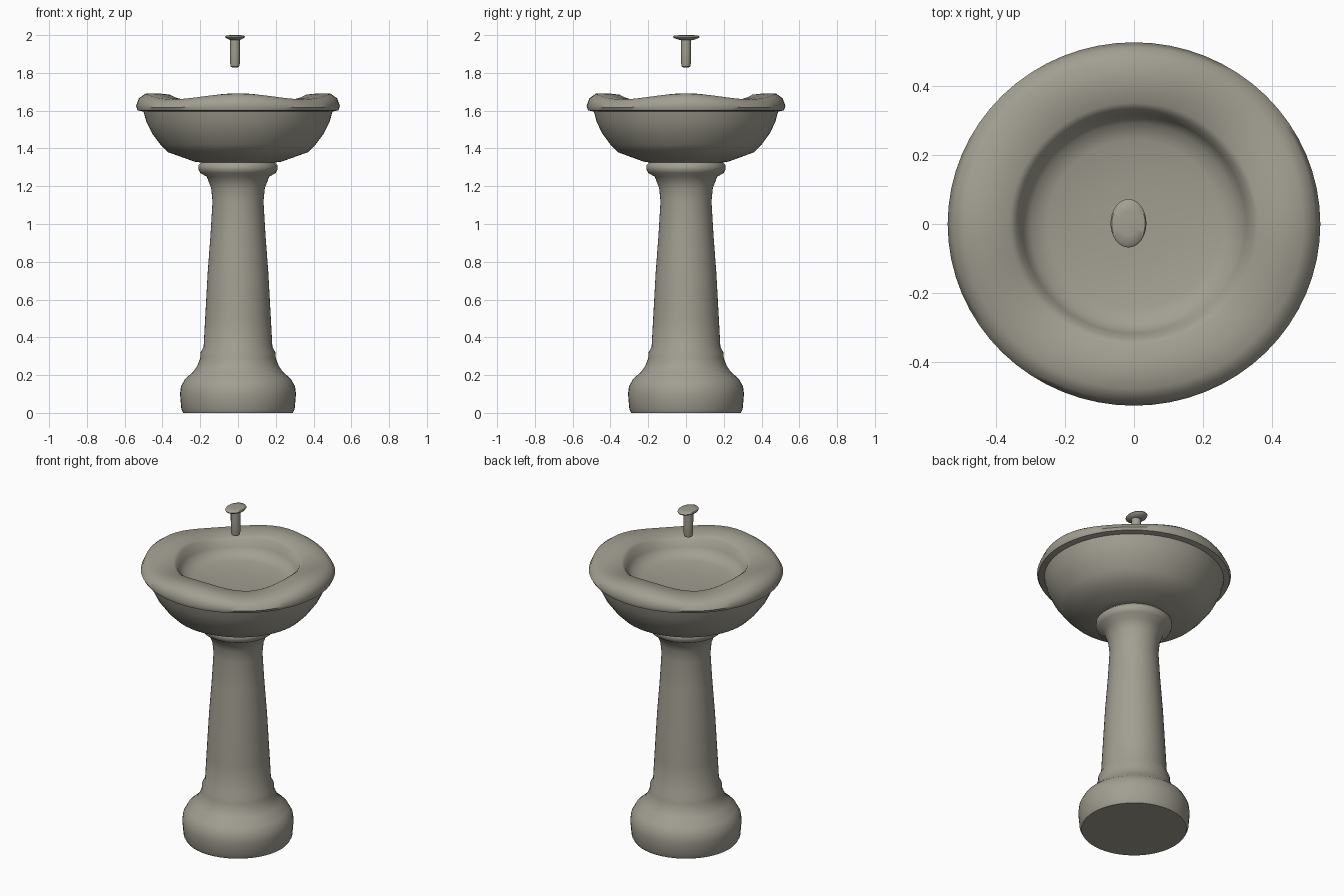
import bpy, bmesh, math

cube = bpy.data.objects.get("Cube")
if cube:
    bpy.data.objects.remove(cube, do_unlink=True)

stone = bpy.data.materials.new("weathered_stone")
stone.use_nodes = True
colour = (0.36, 0.345, 0.285, 1)
stone.diffuse_color = colour
stone.node_tree.nodes["Principled BSDF"].inputs["Base Color"].default_value = colour


def lathe(name, profile, sides=48, squash=(1, 1), centre=(0, 0), sag=None):
    """Revolve (radius, height) points; close both ends; sag lowers points by angle."""
    bm = bmesh.new()
    rings = []
    for r, z in profile:
        ring = []
        for i in range(sides):
            a = math.tau * i / sides
            dz = sag(a, z) if sag else 0
            ring.append(bm.verts.new((centre[0] + r * squash[0] * math.cos(a),
                                      centre[1] + r * squash[1] * math.sin(a), z - dz)))
        rings.append(ring)
    for low, high in zip(rings, rings[1:]):
        for i in range(sides):
            j = (i + 1) % sides
            bm.faces.new((low[i], low[j], high[j], high[i]))
    bm.faces.new(rings[0][::-1])
    bm.faces.new(rings[-1])
    mesh = bpy.data.meshes.new(name)
    bm.to_mesh(mesh)
    bm.free()
    obj = bpy.data.objects.new(name, mesh)
    bpy.context.collection.objects.link(obj)
    mesh.materials.append(stone)
    bpy.ops.object.select_all(action="DESELECT")
    obj.select_set(True)
    bpy.context.view_layer.objects.active = obj
    bpy.ops.object.shade_smooth_by_angle(angle=math.radians(50))
    return obj


# Pedestal: rounded foot, stepped moulding, tapering shaft and collar
lathe("pedestal", [
    (0.29, 0), (0.3, 0.02), (0.307, 0.1), (0.302, 0.14), (0.28, 0.18),
    (0.235, 0.22), (0.215, 0.25), (0.2, 0.29), (0.198, 0.32), (0.182, 0.35),
    (0.174, 0.5), (0.16, 0.75), (0.145, 0.95), (0.135, 1.12), (0.142, 1.19),
    (0.165, 1.25), (0.2, 1.27), (0.21, 1.29), (0.21, 1.31), (0.19, 1.33), (0.2, 1.37),
])


# Worn rim: the top dips a little on the diagonals
def rim_sag(a, z):
    return 0.03 * (1 - math.cos(4 * a)) / 2 * min(1, max(0, (z - 1.6) / 0.09))


# Basin: rounded bowl, overhanging rim and shallow hollow
lathe("basin", [
    (0.19, 1.325), (0.23, 1.33), (0.3, 1.355), (0.37, 1.38), (0.41, 1.42),
    (0.455, 1.48), (0.485, 1.54), (0.5, 1.595), (0.532, 1.602), (0.54, 1.625),
    (0.525, 1.665), (0.49, 1.69), (0.43, 1.692), (0.36, 1.685), (0.34, 1.67),
    (0.325, 1.62), (0.3, 1.58), (0.25, 1.565), (0.12, 1.555), (0.02, 1.553),
], sides=64, squash=(1, 0.975), sag=rim_sag)

# Water spout: floating stem with an oval cap
lathe("spout_stem", [
    (0.012, 1.828), (0.022, 1.833), (0.026, 1.85), (0.027, 1.92), (0.027, 1.98),
], sides=24, centre=(-0.016, 0))
lathe("spout_cap", [
    (0.35, 1.972), (0.6, 1.976), (0.95, 1.985), (1, 1.991), (0.93, 1.997), (0.5, 2.0),
], sides=32, squash=(0.052, 0.07), centre=(-0.016, 0.002))
